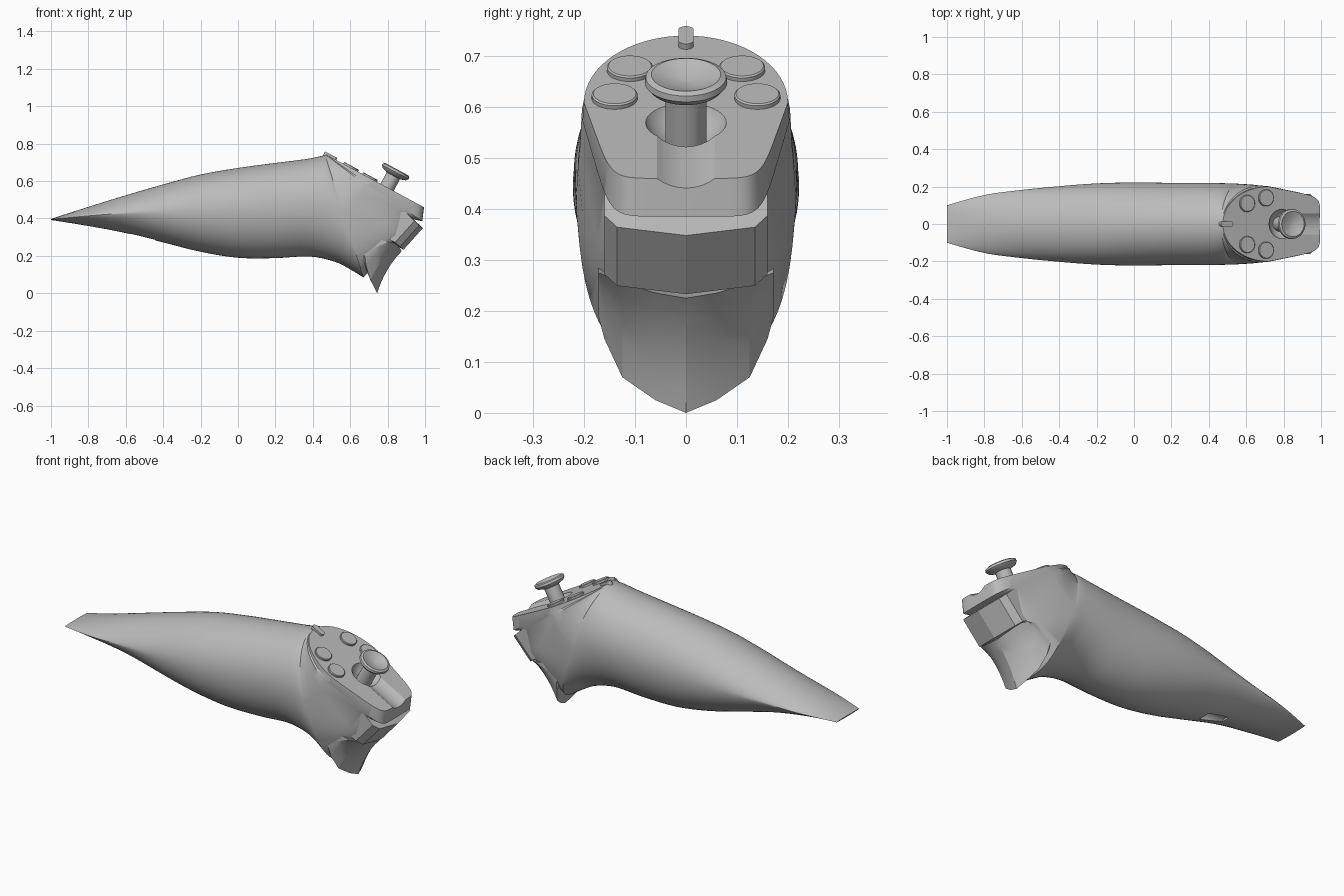
import bpy, bmesh, math
from mathutils import Matrix, Vector

if "Cube" in bpy.data.objects:
    bpy.data.objects.remove(bpy.data.objects["Cube"])

grey = bpy.data.materials.new("matte grey")
grey.use_nodes = True
grey.diffuse_color = (0.5, 0.5, 0.5, 1)
grey.node_tree.nodes["Principled BSDF"].inputs["Base Color"].default_value = (0.5, 0.5, 0.5, 1)


def activate(ob):
    bpy.ops.object.select_all(action='DESELECT')
    ob.select_set(True)
    bpy.context.view_layer.objects.active = ob


def loft(name, rings, angle=30, matrix=None):
    """Skin a row of closed rings, cap both ends and shade by angle."""
    bm = bmesh.new()
    rows = [[bm.verts.new(p) for p in ring] for ring in rings]
    n = len(rows[0])
    for a, b in zip(rows, rows[1:]):
        for i in range(n):
            j = (i + 1) % n
            bm.faces.new((a[i], a[j], b[j], b[i]))
    bm.faces.new(rows[0][::-1])
    bm.faces.new(rows[-1])
    bmesh.ops.remove_doubles(bm, verts=bm.verts, dist=1e-4)
    bmesh.ops.recalc_face_normals(bm, faces=bm.faces)
    if matrix:
        bm.transform(matrix)
    mesh = bpy.data.meshes.new(name)
    bm.to_mesh(mesh)
    bm.free()
    mesh.materials.append(grey)
    ob = bpy.data.objects.new(name, mesh)
    bpy.context.collection.objects.link(ob)
    activate(ob)
    bpy.ops.object.shade_smooth_by_angle(angle=math.radians(angle))
    return ob


def lathe(name, profile, matrix, steps=40):
    turn = [2 * math.pi * i / steps for i in range(steps)]
    rings = [[(r * math.cos(t), r * math.sin(t), h) for t in turn] for r, h in profile]
    return loft(name, rings, 35, matrix)


def cut(target, cutter):
    activate(target)
    mod = target.modifiers.new("cut", 'BOOLEAN')
    mod.operation = 'DIFFERENCE'
    mod.solver = 'EXACT'
    mod.object = cutter
    bpy.ops.object.modifier_apply(modifier=mod.name)
    bpy.data.objects.remove(cutter)


# Body sections: top x, top z, bottom x, bottom z, half width,
# edge sharpness, lower squareness, lower taper
grip = [
    (-1, .398, -1, .392, .10, 1.6, 1, 0),
    (-.8, .462, -.8, .36, .155, 1.6, 1, 0),
    (-.6, .524, -.6, .322, .182, 1.4, 1, 0),
    (-.4, .582, -.4, .272, .202, 1.1, 1, 0),
    (-.2, .635, -.2, .222, .217, 1, 1, 0),
    (0, .67, 0, .19, .222, 1, 1, 0),
    (.2, .697, .2, .188, .22, 1, 1, 0),
    (.36, .717, .38, .197, .22, 1, 1, 0),
    (.44, .733, .52, .168, .218, 1, .95, 0),
    (.462, .738, .61, .122, .217, 1, .85, .02),
    (.466, .739, .67, .085, .215, 1, .7, .06),
]
head = [
    (.468, .739, .78, .19, .212, 1, .5, .13),
    (.470, .739, .87, .28, .208, 1, .3, .2),
    (.471, .739, .92, .40, .205, 1, .25, .25),
    (.472, .739, .985, .385, .203, 1, .25, .27),
    (.475, .74, .995, .46, .2, 1, .25, .27),
]


def smooth_stations(rows, steps=4):
    out = []
    for i in range(len(rows) - 1):
        p0, p1, p2, p3 = (rows[min(max(i + k, 0), len(rows) - 1)] for k in (-1, 0, 1, 2))
        for s in range(steps):
            t = s / steps
            out.append([b + .5 * t * (c - a + t * (2 * a - 5 * b + 4 * c - d + t * (3 * (b - c) + d - a)))
                        for a, b, c, d in zip(p0, p1, p2, p3)])
    return out + [rows[-1]]


def section(tx, tz, bx, bz, w, sharp, square, taper, n=64, side=.53):
    low, top = Vector((bx, 0, bz)), Vector((tx, 0, tz))
    mid = low.lerp(top, side)
    ring = []
    for i in range(n):
        c, s = math.cos(2 * math.pi * i / n), math.sin(2 * math.pi * i / n)
        if s >= 0:
            p, y = mid.lerp(top, s ** sharp), w * c
        else:
            v = abs(s) ** (sharp * square)
            p = mid.lerp(low, v)
            y = math.copysign(w * abs(c) ** square * (1 - taper * v), c)
        ring.append((p.x, y, p.z))
    return ring


body = loft("body", [section(*r) for r in smooth_stations(grip) + head], 35)

# Frame of the sloping control face: x runs down the slope, z points out
face = Matrix.Translation((.475, 0, .74)) @ Matrix.Rotation(math.atan2(.28, .52), 4, 'Y')


def on_face(s, y=0, h=0):
    return face @ Matrix.Translation((s, y, h))


# Stick dish, front channel and cable notch
dome = [(.09 * math.sin(math.pi * i / 16), -.09 * math.cos(math.pi * i / 16)) for i in range(17)]
cut(body, lathe("dish_cutter", dome, on_face(.36, 0, .042)))
along = Matrix.Rotation(math.pi / 2, 4, 'Y')
cut(body, lathe("channel_cutter", [(.1, 0), (.1, .4)], on_face(.36, 0, .082) @ along))
cut(body, lathe("notch_cutter", [(.035, 0), (.035, .14)],
                Matrix.Translation((-.58, 0, .293)) @ along))
activate(body)
bpy.ops.object.shade_smooth_by_angle(angle=math.radians(30))

# Thumb stick with a dished cap
lathe("thumb_stick", [(.04, -.05), (.04, .07), (.07, .08), (.081, .093), (.079, .105),
                      (.068, .11), (.05, .103), (.025, .095), (.001, .092)], on_face(.366))

# Four round buttons
disc = [(.045, -.01), (.045, .008), (.042, .011)]
for side, label in ((1, "left"), (-1, "right")):
    lathe("rear_button_" + label, disc, on_face(.145, .11 * side))
    lathe("front_button_" + label, disc, on_face(.26, .14 * side))

# Small rounded indicator at the rear of the face
pill = []
for i in range(24):
    t = 2 * math.pi * i / 24
    pill.append((.022 * math.copysign(1, math.cos(t)) + .015 * math.cos(t), .015 * math.sin(t)))
loft("indicator", [[(x, y, h) for x, y in pill] for h in (-.015, .012)], 35, on_face(.02))


def mirrored(columns):
    return [(-y, p) for y, p in columns[:0:-1]] + columns


def across(name, columns, angle):
    loft(name, [[(x, y, z) for x, z in pts] for y, pts in mirrored(columns)], angle)


# Upper front button block, its outer edges set back
block = [(.88, .42), (.93, .405), (.988, .348), (.885, .233), (.80, .28)]
across("upper_trigger", [(y, [(x - .75 * d, z + .65 * d) for x, z in block])
                         for y, d in ((0, 0), (.135, .025), (.16, .06))], 15)

# Lower trigger: concave front curving down to a pointed lip
columns = []
for y, tx, tz, bx, bz in ((0, .875, .225, .744, 0), (.06, .87, .235, .732, .025),
                          (.125, .855, .255, .708, .07), (.16, .835, .27, .685, .145),
                          (.172, .815, .275, .68, .19)):
    cx, cz = (tx + bx) / 2 - .025, (tz + bz) / 2 + .02
    front = []
    for i in range(7):
        t = i / 6
        front.append(((1 - t) ** 2 * tx + 2 * t * (1 - t) * cx + t * t * bx,
                      (1 - t) ** 2 * tz + 2 * t * (1 - t) * cz + t * t * bz))
    columns.append((y, front + [(bx - .035, bz + .09), (bx - .02, tz + .03)]))
across("lower_trigger", columns, 25)
